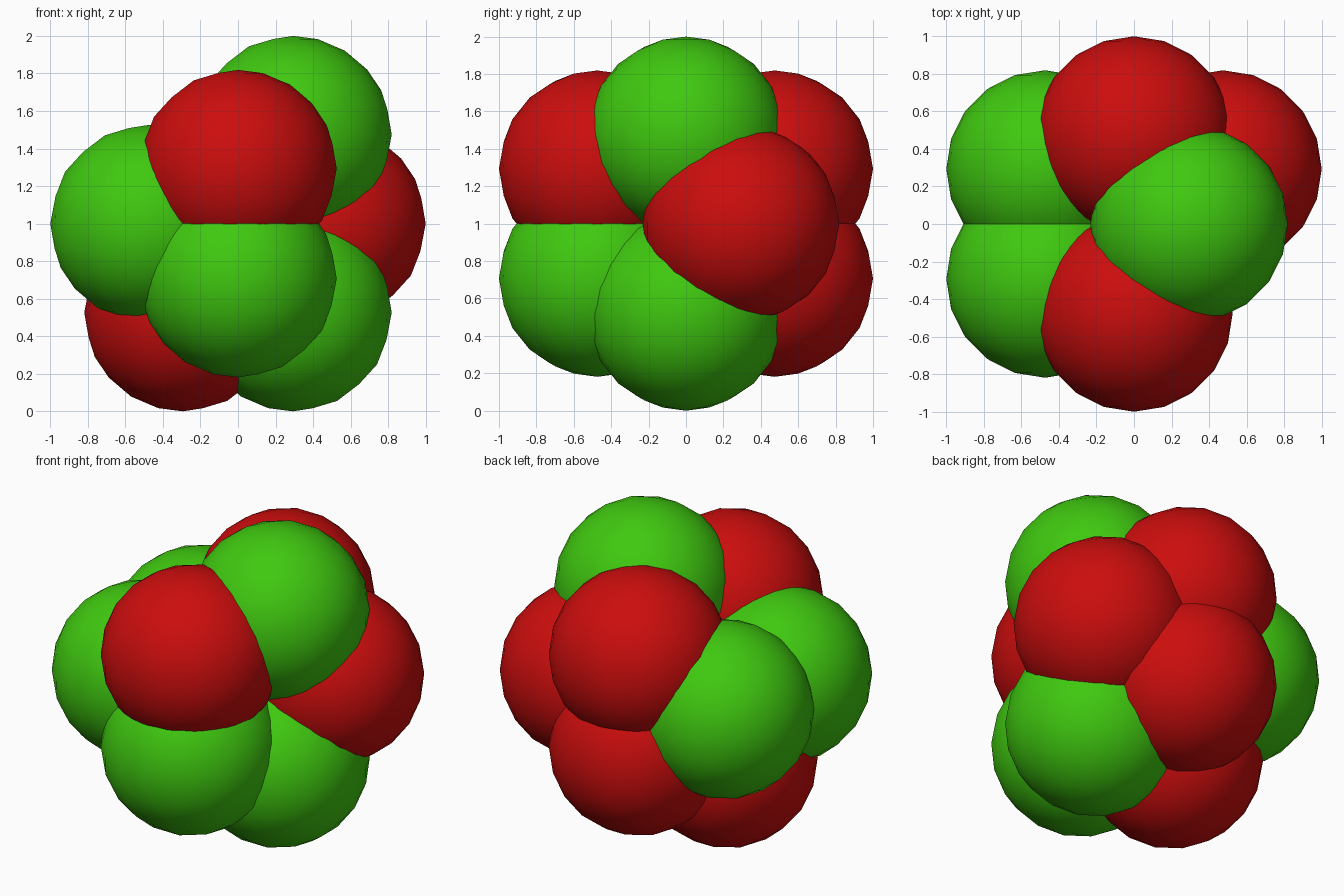
import bpy

if "Cube" in bpy.data.objects:
    bpy.data.objects.remove(bpy.data.objects["Cube"])

# Ten overlapping balls on the corners of an icosahedron (two corners left empty)
A = 0.293          # short corner offset
B = A * 1.618      # long corner offset (golden ratio)
R = 1 - B          # ball radius, so the cluster spans 2 units


def material(name, color):
    mat = bpy.data.materials.new(name)
    mat.diffuse_color = color
    mat.use_nodes = True
    mat.node_tree.nodes["Principled BSDF"].inputs["Base Color"].default_value = mat.diffuse_color
    return mat


RED = material("red", (0.60, 0.004, 0.004, 1))
GREEN = material("green", (0.05, 0.58, 0.005, 1))


def ball(name, mat, x, y, z):
    bpy.ops.mesh.primitive_ico_sphere_add(subdivisions=3, radius=R, location=(x, y, z + 1))
    obj = bpy.context.object
    obj.name = name
    obj.data.materials.append(mat)
    bpy.ops.object.shade_smooth()


# Front and back pairs
ball("red_ball_front_upper", RED, 0, -B, A)
ball("green_ball_front_lower", GREEN, 0, -B, -A)
for level, z in (("upper", A), ("lower", -A)):
    ball("red_ball_back_" + level, RED, 0, B, z)

# Top and bottom balls
for level, z in (("top", B), ("bottom", -B)):
    ball("green_ball_right_" + level, GREEN, A, 0, z)
ball("red_ball_left_bottom", RED, -A, 0, -B)

# Side balls at middle height
for side, y in (("front", -A), ("back", A)):
    ball("green_ball_left_" + side, GREEN, -B, y, 0)
ball("red_ball_right_back", RED, B, A, 0)
